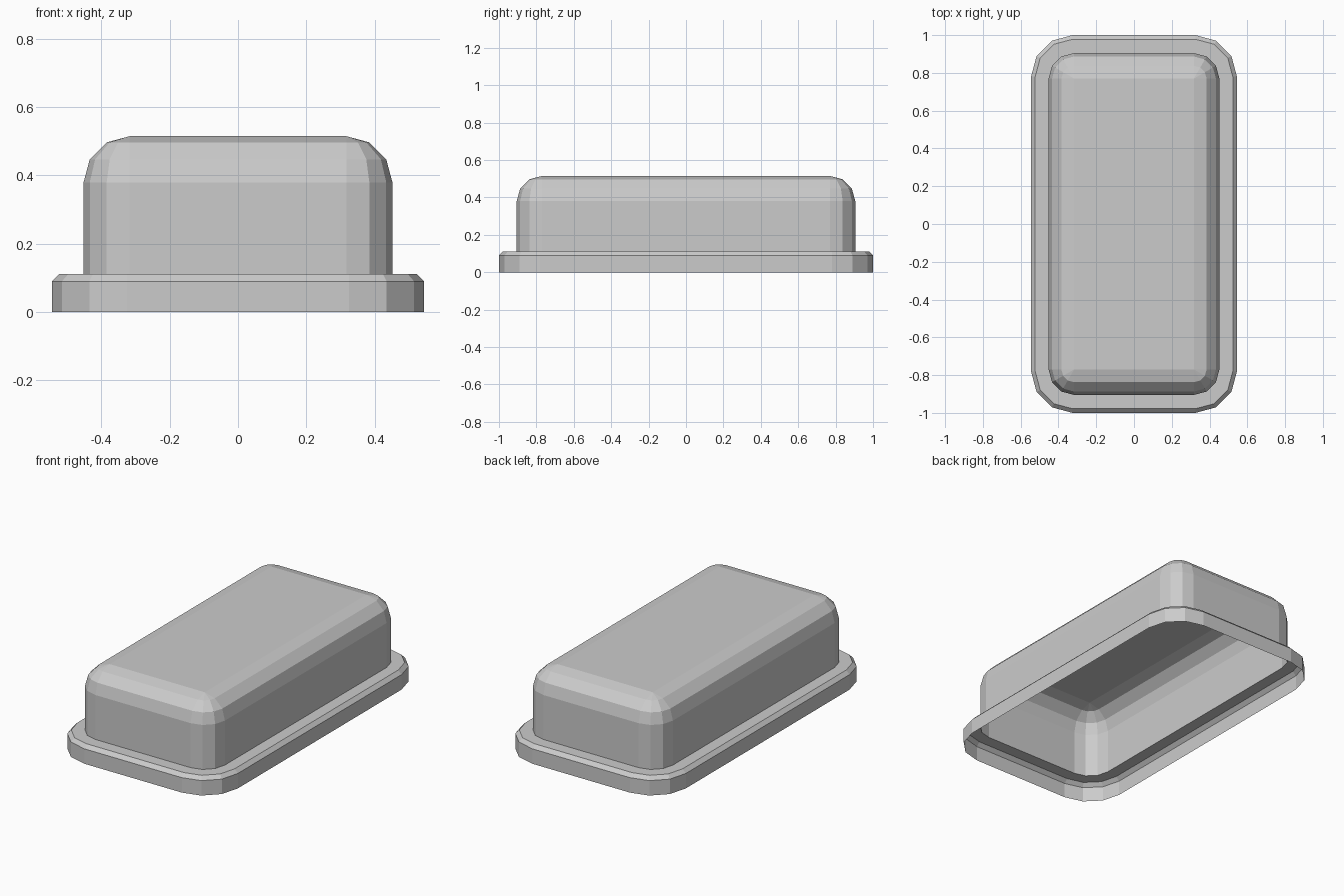
import bpy, bmesh
from math import sin, cos, pi

if "Cube" in bpy.data.objects:
    bpy.data.objects.remove(bpy.data.objects["Cube"])

SEG = 3  # facets per rounded corner


def outline(cx, cy, r):
    """Rounded rectangle with corner centres at (+-cx, +-cy)."""
    pts = []
    for q, (sx, sy) in enumerate([(1, 1), (-1, 1), (-1, -1), (1, -1)]):
        for i in range(SEG + 1):
            a = pi / 2 * (q + i / SEG)
            pts.append((sx * cx + r * cos(a), sy * cy + r * sin(a)))
    return pts


def loft(name, rings, cap):
    """Open shell through rings of (cx, cy, radius, z), bottom to top."""
    bm = bmesh.new()
    loops = [[bm.verts.new((x, y, z)) for x, y in outline(cx, cy, r)]
             for cx, cy, r, z in rings]
    for lo, hi in zip(loops, loops[1:]):
        n = len(lo)
        for i in range(n):
            j = (i + 1) % n
            bm.faces.new((lo[i], lo[j], hi[j], hi[i]))
    if cap:
        bm.faces.new(loops[-1])
    # merge the corners that shrink to a point
    bmesh.ops.remove_doubles(bm, verts=bm.verts[:], dist=1e-4)
    mesh = bpy.data.meshes.new(name)
    bm.to_mesh(mesh)
    bm.free()
    ob = bpy.data.objects.new(name, mesh)
    bpy.context.collection.objects.link(ob)
    return ob


CX, CY, R = 0.317, 0.77, 0.135   # body corner centres and radius
FX, FY, FR = 0.325, 0.78, 0.22   # rim corner centres and radius

# Rim: upright skirt, small chamfer, flat ledge running in to the body
loft("rim", [(FX, FY, FR, 0), (FX, FY, FR, 0.09),
             (FX, FY, FR - 0.022, 0.112), (CX, CY, R, 0.112)], cap=False)

# Body: straight walls, rounded shoulder, flat top
shoulder = [(CX, CY, R * cos(pi / 2 * i / SEG), 0.38 + R * sin(pi / 2 * i / SEG))
            for i in range(SEG + 1)]
loft("body", [(CX, CY, R, 0.112)] + shoulder, cap=True)
